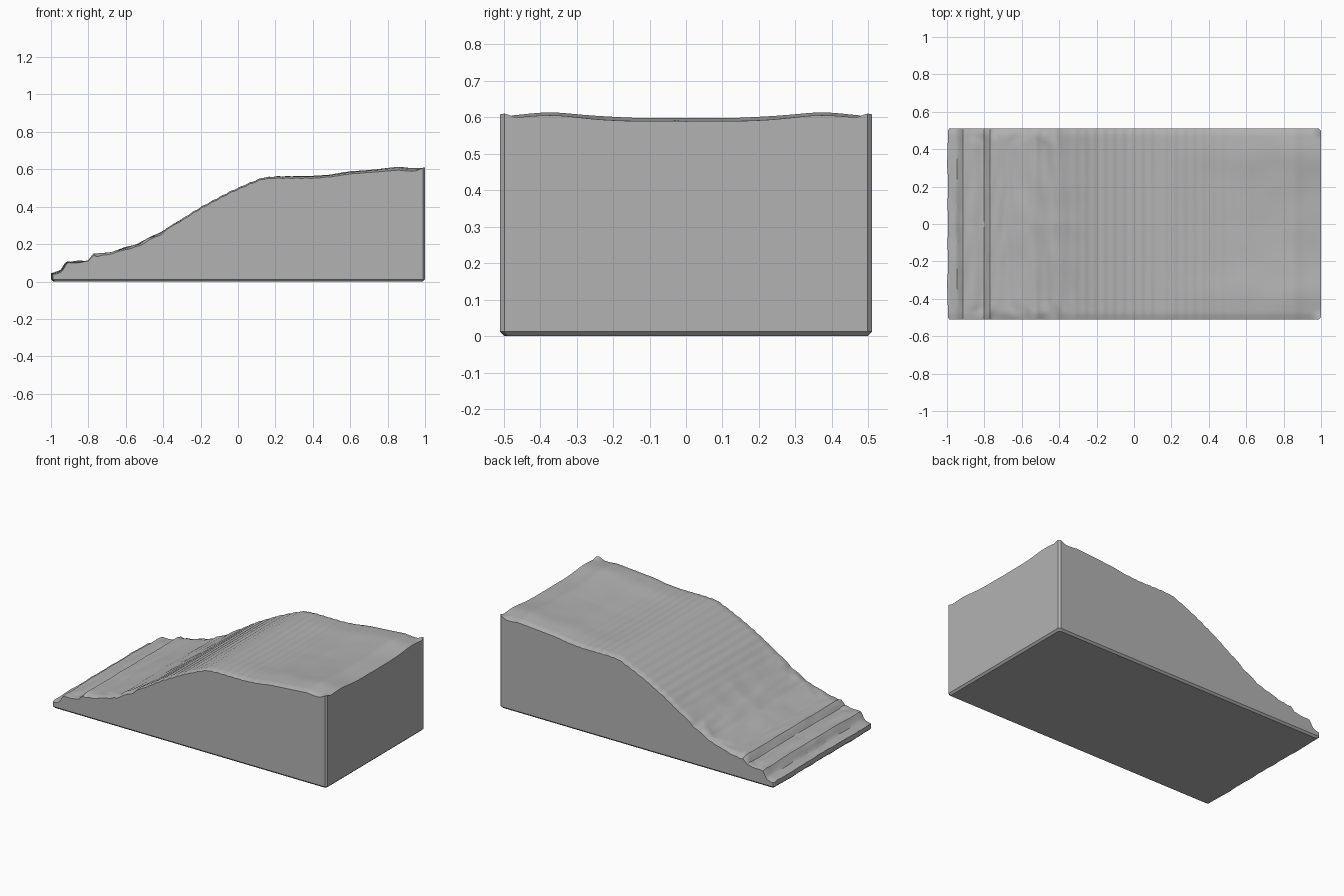
import bpy, bmesh, math
from mathutils import Vector, noise

cube = bpy.data.objects.get("Cube")
if cube:
    bpy.data.objects.remove(cube, do_unlink=True)

HALF_X, HALF_Y, CHAMFER = 1.0, 0.51, 0.012

# Ridge line of the ramp: (x, height), stepped toe, smooth slope, gentle plateau
PROFILE = [(-1, .045), (-.945, .058), (-.915, .105), (-.80, .11), (-.77, .15),
           (-.68, .153), (-.60, .182), (-.53, .20), (-.47, .233), (-.40, .27),
           (-.30, .333), (-.2, .398), (-.05, .478), (.05, .523), (.13, .555),
           (.2, .56), (.4, .56), (.5, .566), (.6, .582), (.75, .592),
           (.86, .603), (.91, .597), (1, .595)]


def profile(x):
    for (x0, z0), (x1, z1) in zip(PROFILE, PROFILE[1:]):
        if x <= x1:
            return z0 + (z1 - z0) * (x - x0) / (x1 - x0)
    return PROFILE[-1][1]


def bump(x, a, sx, sy, seed):
    return noise.noise(Vector((x * sx, a * sy, seed)))


def height(x, y):
    a = abs(y)                                   # mirrored about the centre line
    toe = max(0, min(1, (-.22 - x) / .2))        # rough lower slope
    top = max(0, min(1, (x - .1) / .6))          # soft plateau
    rim = max(0, min(1, (a - .42) / .05))        # broken side edges
    wobble = .012 * toe * bump(x, a, 3, 7, 2.3)
    z = profile(x + wobble)
    z += toe * (.006 * bump(x, a, 24, 5, 1.7) + .010 * rim * bump(x, a, 18, 12, 4.1))
    z += .002 * (1 - toe) * (1 - top) * math.sin(x * 125)
    z += top * (.010 * math.exp(-((a - .38) / .10) ** 2) - .006 * math.exp(-(a / .2) ** 2)
                + .004 * bump(x, a, 5, 6, 6.2))
    # Side edges droop slightly; the two high corners curl up
    z -= .008 * max(0, (a - .48) / .03)
    z += .024 * max(0, (x - .95) / .05) * max(0, (a - .47) / .04)
    return max(.03, z)


def stations(half, count):
    """Evenly spaced coordinates with a narrow chamfer strip at both ends."""
    inner = half - CHAMFER
    return [-half] + [-inner + 2 * inner * i / count for i in range(count + 1)] + [half]


bm = bmesh.new()

# Terrain grid; the missing corner points leave triangles that chamfer the corners
xs, ys = stations(HALF_X, 190), stations(HALF_Y, 80)
grid = {}
for i, x in enumerate(xs):
    for j, y in enumerate(ys):
        if i in (0, len(xs) - 1) and j in (0, len(ys) - 1):
            continue
        ragged = .008 * (.5 + bump(0, abs(y), 1, 11, 3.3)) if i == 0 else 0
        grid[i, j] = bm.verts.new((x + ragged, y, height(x, y)))
for i in range(len(xs) - 1):
    for j in range(len(ys) - 1):
        keys = [(i, j), (i + 1, j), (i + 1, j + 1), (i, j + 1)]
        bm.faces.new([grid[k] for k in keys if k in grid])


def extrude_rim(edges, z, inset):
    out = bmesh.ops.extrude_edge_only(bm, edges=edges)["geom"]
    for v in (g for g in out if isinstance(g, bmesh.types.BMVert)):
        v.co = (v.co.x * (1 - inset / HALF_X), v.co.y * (1 - inset / HALF_Y), z)
    return [g for g in out if isinstance(g, bmesh.types.BMEdge) and g.is_boundary]


# Vertical walls, chamfered foot, flat underside
rim = [e for e in bm.edges if e.is_boundary]
rim = extrude_rim(rim, CHAMFER, 0)
rim = extrude_rim(rim, 0, CHAMFER)
bmesh.ops.contextual_create(bm, geom=rim)
bmesh.ops.recalc_face_normals(bm, faces=bm.faces)

mesh = bpy.data.meshes.new("terrain_ramp")
bm.to_mesh(mesh)
bm.free()
ramp = bpy.data.objects.new("terrain_ramp", mesh)
bpy.context.collection.objects.link(ramp)

# Single plain grey
grey = bpy.data.materials.new("plain_grey")
grey.use_nodes = True
colour = (.45, .45, .45, 1)
grey.diffuse_color = colour
grey.node_tree.nodes["Principled BSDF"].inputs["Base Color"].default_value = colour
mesh.materials.append(grey)

bpy.ops.object.select_all(action="DESELECT")
ramp.select_set(True)
bpy.context.view_layer.objects.active = ramp
bpy.ops.object.shade_smooth_by_angle(angle=math.radians(30))
